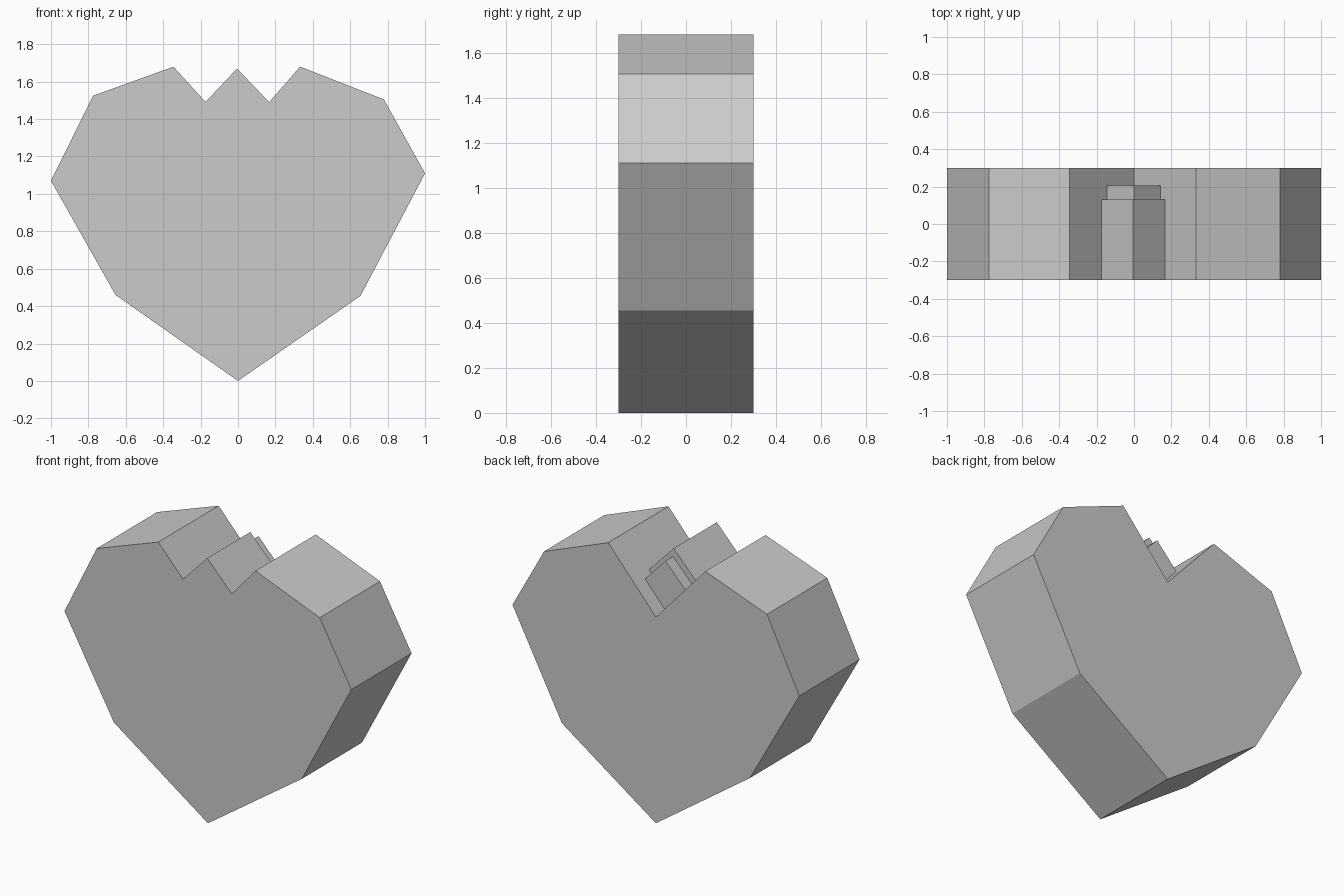
import bpy
import bmesh

if "Cube" in bpy.data.objects:
    bpy.data.objects.remove(bpy.data.objects["Cube"])


def prism(name, profile, y0, y1):
    """Extrude an XZ profile along y from y0 to y1."""
    bm = bmesh.new()
    face = bm.faces.new([bm.verts.new((x, y0, z)) for x, z in profile])
    out = bmesh.ops.extrude_face_region(bm, geom=[face], use_keep_orig=True)
    moved = [v for v in out["geom"] if isinstance(v, bmesh.types.BMVert)]
    bmesh.ops.translate(bm, verts=moved, vec=(0, y1 - y0, 0))
    bmesh.ops.recalc_face_normals(bm, faces=bm.faces)
    mesh = bpy.data.meshes.new(name)
    bm.to_mesh(mesh)
    bm.free()
    obj = bpy.data.objects.new(name, mesh)
    bpy.context.collection.objects.link(obj)
    return obj


# Heart body with a V notch between the lobes
prism("heart_body", [
    (0, 0), (0.655, 0.455), (1, 1.11), (0.78, 1.505), (0.332, 1.68),
    (0, 1.3), (-0.345, 1.68), (-0.775, 1.525), (-1, 1.07), (-0.655, 0.46),
], -0.3, 0.3)

# Diamond block filling the front of the notch
prism("notch_block", [
    (0, 1.3), (0.167, 1.49), (-0.005, 1.67), (-0.175, 1.49),
], -0.3, 0.13)

# Smaller diamond step behind it
prism("notch_step", [
    (0, 1.305), (0.142, 1.467), (0, 1.617), (-0.145, 1.465),
], 0.13, 0.205)
